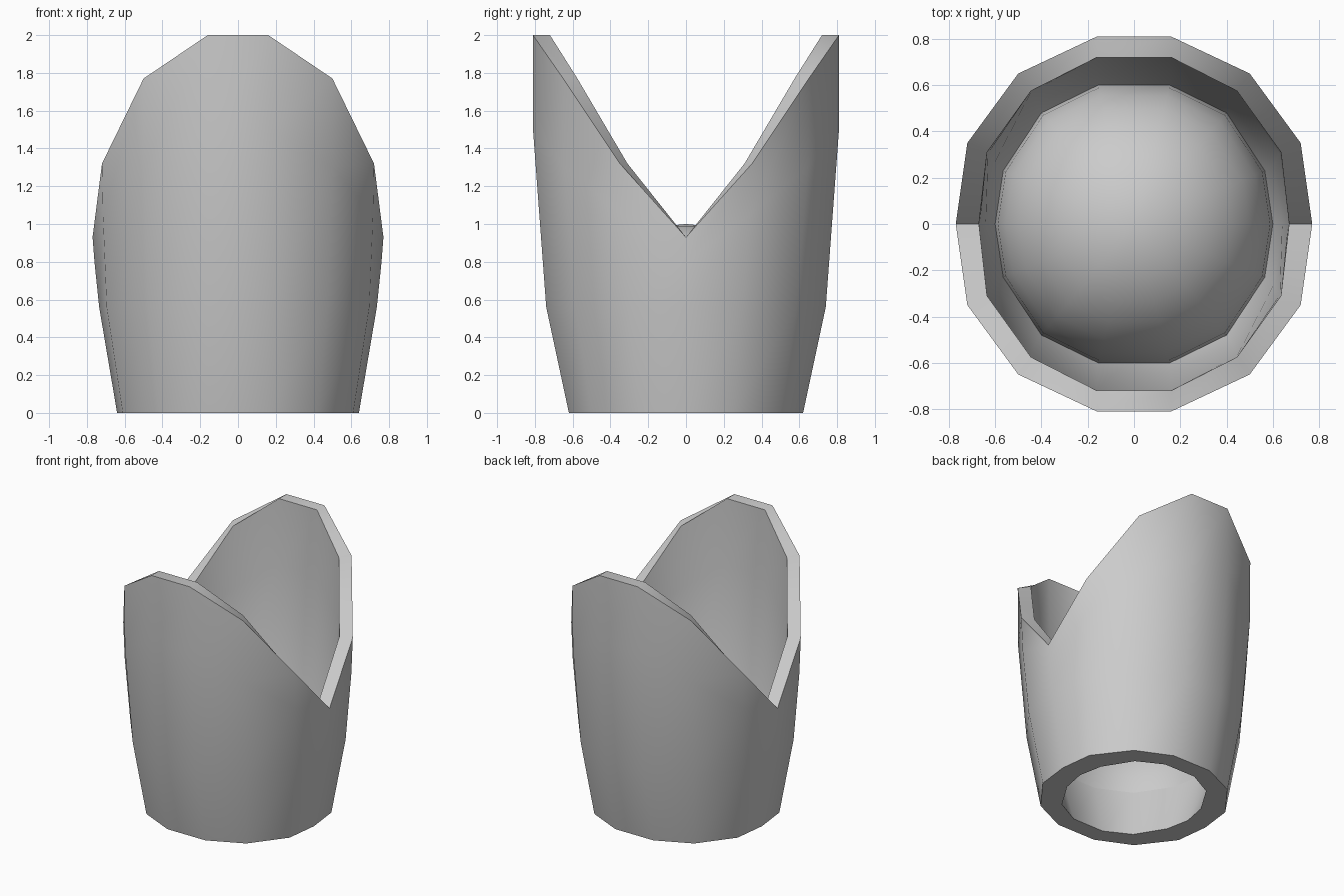
import bpy, bmesh
from math import sin, cos, pi, radians

cube = bpy.data.objects.get("Cube")
if cube:
    bpy.data.objects.remove(cube)

grey = bpy.data.materials.new("light grey")
grey.use_nodes = True
colour = (0.6, 0.6, 0.6, 1)
grey.diffuse_color = colour
grey.node_tree.nodes["Principled BSDF"].inputs["Base Color"].default_value = colour


def full_ring(quarter):
    """Mirror a quarter outline (side to front) into a closed 14-point loop."""
    half = quarter + [(-x, y, z) for x, y, z in reversed(quarter[1:])] + [(-quarter[0][0], 0, quarter[0][2])]
    return half + [(-x, -y, z) for x, y, z in half[1:-1]]


def level(plan, heights):
    if not isinstance(heights, list):
        heights = [heights] * len(plan)
    return full_ring([(x, y, z) for (x, y), z in zip(plan, heights)])


def loft(name, rings, closed=False, tip=None):
    bm = bmesh.new()
    loops = [[bm.verts.new(p) for p in ring] for ring in rings]
    pairs = list(zip(loops, loops[1:]))
    if closed:
        pairs.append((loops[-1], loops[0]))
    n = len(loops[0])
    for low, high in pairs:
        for i in range(n):
            j = (i + 1) % n
            bm.faces.new((low[i], low[j], high[j], high[i]))
    if tip:
        top = bm.verts.new(tip)
        for i in range(n):
            bm.faces.new((loops[-1][i], loops[-1][(i + 1) % n], top))
    bmesh.ops.recalc_face_normals(bm, faces=bm.faces)
    mesh = bpy.data.meshes.new(name)
    bm.to_mesh(mesh)
    bm.free()
    mesh.materials.append(grey)
    obj = bpy.data.objects.new(name, mesh)
    bpy.context.collection.objects.link(obj)
    bpy.ops.object.select_all(action="DESELECT")
    obj.select_set(True)
    bpy.context.view_layer.objects.active = obj
    bpy.ops.object.shade_smooth_by_angle(angle=radians(40))
    return obj


# Thick notched wall: up the outside, over the rim, down the inside
rim = [0.93, 1.32, 1.77, 2.0]
shoulder = [0.8, 1.05, 1.3, 1.5]
seat = [(0.6, 0), (0.565, 0.23), (0.4, 0.48), (0.155, 0.6)]
outer_top = [(0.77, 0), (0.72, 0.35), (0.5, 0.65), (0.16, 0.81)]
inner_top = [(0.67, 0), (0.635, 0.31), (0.445, 0.575), (0.16, 0.72)]
loft("notched_wall", [
    level([(0.64, 0), (0.61, 0.25), (0.42, 0.5), (0.16, 0.62)], 0),
    level([(0.735, 0), (0.695, 0.3), (0.475, 0.585), (0.16, 0.74)], 0.56),
    level([(0.76, 0), (0.715, 0.34), (0.5, 0.645), (0.16, 0.81)], shoulder),
    level(outer_top, rim),
    level(inner_top, rim),
    level([(0.665, 0), (0.63, 0.305), (0.445, 0.57), (0.16, 0.715)], shoulder),
    level([(0.64, 0), (0.605, 0.26), (0.425, 0.515), (0.16, 0.645)], 0.56),
    level(seat, 0.4),
    level([(0.485, 0), (0.45, 0.18), (0.32, 0.39), (0.13, 0.49)], 0),
], closed=True)

# Hollow domed floor resting on the inside of the wall
steps = 8
loft("domed_floor", [
    level([(x * cos(a), y * cos(a)) for x, y in seat], 0.4 + 0.6 * sin(a))
    for a in (i * pi / 2 / steps for i in range(steps))
], tip=(0, 0, 1.0))
